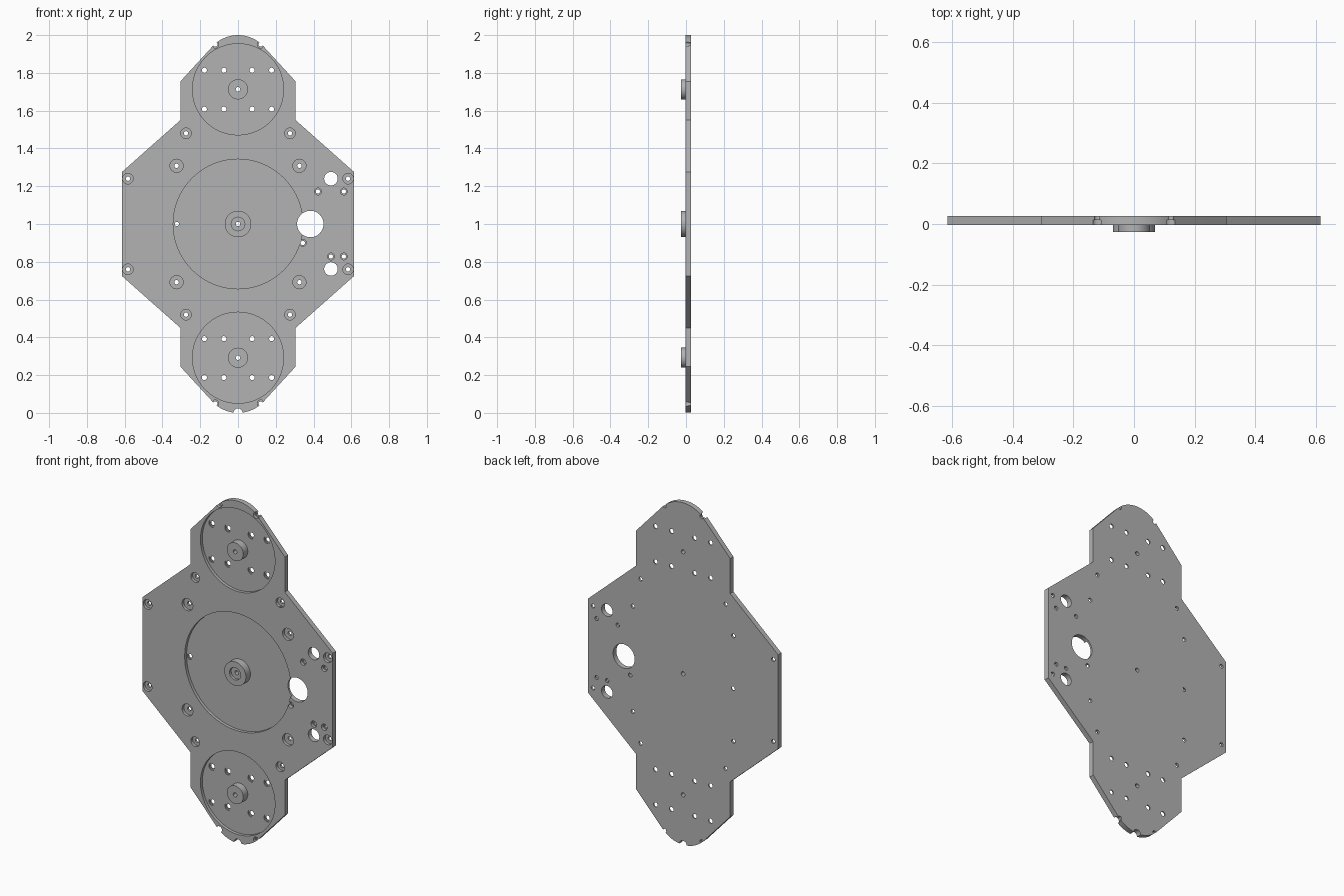
import bpy, bmesh, math

cube = bpy.data.objects.get("Cube")
if cube:
    bpy.data.objects.remove(cube, do_unlink=True)

FRONT, BACK = -0.003, 0.027      # plate faces
FLOOR = 0.015                    # floor of the round recesses
BOSS_FRONT = -0.027

grey = bpy.data.materials.new("grey_metal")
grey.use_nodes = True
colour = (0.45, 0.45, 0.45, 1)
grey.diffuse_color = colour
grey.node_tree.nodes["Principled BSDF"].inputs["Base Color"].default_value = colour


def make_object(name, bm):
    bmesh.ops.recalc_face_normals(bm, faces=bm.faces)
    mesh = bpy.data.meshes.new(name)
    bm.to_mesh(mesh)
    bm.free()
    mesh.materials.append(grey)
    obj = bpy.data.objects.new(name, mesh)
    bpy.context.collection.objects.link(obj)
    return obj


def add_prism(bm, points, y0, y1):
    """Extrude an (x, z) outline from y0 to y1."""
    face = bm.faces.new([bm.verts.new((x, y0, z)) for x, z in points])
    result = bmesh.ops.extrude_face_region(bm, geom=[face], use_keep_orig=True)
    for v in result["geom"]:
        if isinstance(v, bmesh.types.BMVert):
            v.co.y = y1


def cylinders(name, items, y0, y1):
    """One mesh of cylinders along y; items are (x, z, radius)."""
    bm = bmesh.new()
    for x, z, r in items:
        n = 96 if r > 0.2 else 48 if r > 0.05 else 24
        ring = [(x + r * math.cos(math.tau * i / n), z + r * math.sin(math.tau * i / n))
                for i in range(n)]
        add_prism(bm, ring, y0, y1)
    return make_object(name, bm)


def cut(obj, cutter):
    cutter.hide_render = True
    mod = obj.modifiers.new("cut", "BOOLEAN")
    mod.operation, mod.solver, mod.object = "DIFFERENCE", "EXACT", cutter
    bpy.context.view_layer.objects.active = obj
    bpy.ops.object.modifier_apply(modifier=mod.name)


# Plate outline: upper right quarter, mirrored both ways about the middle
quarter = [(0.615, 1.275), (0.305, 1.55), (0.305, 1.755)]
for i in range(13):
    a = math.radians(42 + 4 * i)
    quarter.append((0.183 * math.cos(a), 1.817 + 0.183 * math.sin(a)))
quarter[-1] = (0, 2)
right_half = [(x, 2 - z) for x, z in reversed(quarter)] + quarter
outline = right_half + [(-x, z) for x, z in reversed(right_half[1:-1])]
bm = bmesh.new()
add_prism(bm, outline, FRONT, BACK)
plate = make_object("base_plate", bm)

# Screw positions: (x, z, counterbore radius), mirrored both ways
screws = []
for x, z, r in [(0.275, 1.48, 0.028), (0.325, 1.308, 0.035),
                (0.583, 1.24, 0.028), (0.12, 1.95, 0.018)]:
    screws += [(sx * x, zz, r) for sx in (-1, 1) for zz in (z, 2 - z)]
screws += [(0.423, 1.172, 0.018), (0.56, 1.172, 0.018),
           (0.492, 0.828, 0.018), (0.56, 0.828, 0.018)]
floor_screws = [(-0.323, 1.0, 0.019), (0.343, 0.9, 0.018)]

# Hub mounting holes inside the end recesses
hubs = [(0, 1.713), (0, 0.292)]
hub_holes = [(x, z + dz) for _, z in hubs for dz in (0.101, -0.105)
             for x in (-0.178, -0.075, 0.075, 0.178)]

# Cutters
recesses = [(0, 1.0, 0.343)] + [(x, z, 0.241) for x, z in hubs]
through = [(x, z, 0.0115) for x, z, r in screws + floor_screws]
through += [(x, z, 0.0135) for x, z in hub_holes]
through += [(0, 1.0, 0.012)] + [(x, z, 0.012) for x, z in hubs]
through += [(0.383, 1.0, 0.07), (0.492, 1.24, 0.036), (0.492, 0.762, 0.036),
            (0, 0, 0.024)]
recess_cutter = cylinders("recess_cutter", recesses, -0.1, FLOOR)
bore_cutter = cylinders("counterbore_cutter", screws, -0.1, 0.014)
deep_cutter = cylinders("deep_counterbore_cutter",
                        floor_screws + [(x, z, 0.021) for x, z in hub_holes], -0.1, 0.02)
hole_cutter = cylinders("hole_cutter", through, -0.1, 0.1)
hub_cutter = cylinders("hub_socket_cutter", [(0, 1.0, 0.036)], -0.1, -0.012)

for cutter in (recess_cutter, bore_cutter, deep_cutter, hole_cutter):
    cut(plate, cutter)

# Round bosses standing on the recess floors
bosses = [cylinders("centre_boss", [(0, 1.0, 0.07)], BOSS_FRONT, FLOOR)]
for name, (x, z) in zip(("upper_boss", "lower_boss"), hubs):
    bosses.append(cylinders(name, [(x, z, 0.053)], BOSS_FRONT, FLOOR))
cut(bosses[0], hub_cutter)
for boss in bosses:
    cut(boss, hole_cutter)

for cutter in (recess_cutter, bore_cutter, deep_cutter, hole_cutter, hub_cutter):
    bpy.data.objects.remove(cutter, do_unlink=True)

# Smooth round walls, sharp edges kept
bpy.ops.object.select_all(action="DESELECT")
for obj in [plate] + bosses:
    obj.select_set(True)
bpy.context.view_layer.objects.active = plate
bpy.ops.object.shade_smooth_by_angle(angle=math.radians(30))
